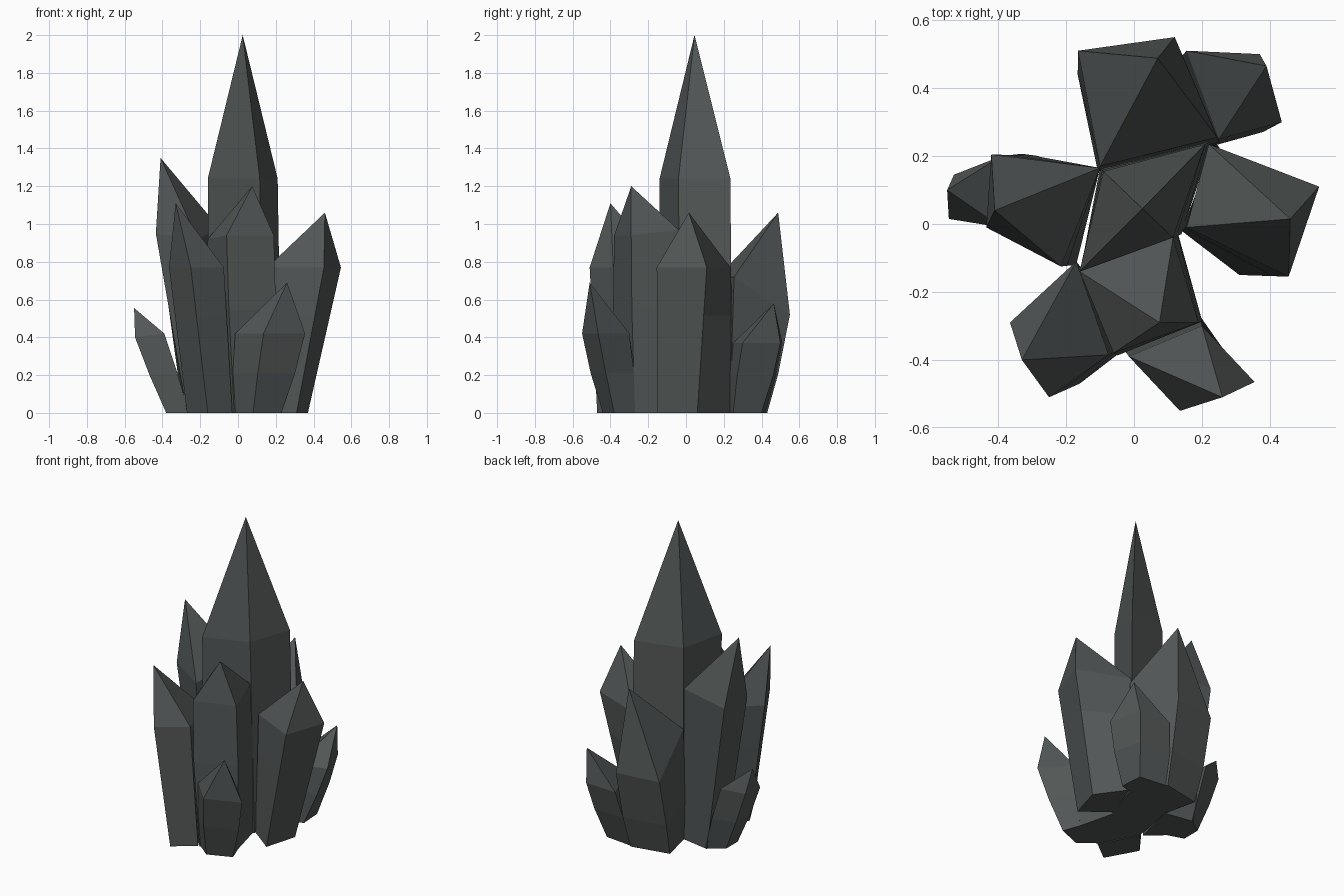
import bpy, bmesh
from mathutils import Vector

rock = bpy.data.materials.new("dark slate grey")
rock.diffuse_color = (0.085, 0.095, 0.094, 1)


def crystal(name, base, shoulder, tip, mid=0.6, bulge=0.0):
    """Four-sided shard: base ring on the ground, mid ring, shoulder ring, point."""
    low = [Vector((x, y, 0)) for x, y in base]
    top = [Vector(p) for p in shoulder]
    centre = sum(top, Vector()) / 4
    middle = []
    for a, b in zip(low, top):
        p = a.lerp(b, mid)
        out = Vector((b.x - centre.x, b.y - centre.y, 0)).normalized()
        middle.append(p + out * bulge)
    bm = bmesh.new()
    rings = [[bm.verts.new(p) for p in ring] for ring in (low, middle, top)]
    apex = bm.verts.new(tip)
    bm.faces.new(rings[0][::-1])
    for i in range(4):
        j = (i + 1) % 4
        for r, s in zip(rings, rings[1:]):
            bm.faces.new((r[i], r[j], s[j], s[i]))
        bm.faces.new((rings[2][i], rings[2][j], apex))
    bmesh.ops.recalc_face_normals(bm, faces=bm.faces)
    mesh = bpy.data.meshes.new(name)
    bm.to_mesh(mesh)
    bm.free()
    mesh.materials.append(rock)
    bpy.context.collection.objects.link(bpy.data.objects.new(name, mesh))


# Tall central spire
crystal("central_spire",
        [(-.155, -.14), (.14, -.03), (.23, .245), (-.10, .165)],
        [(-.16, -.14, 1.24), (.115, -.04, 1.24), (.21, .235, 1.24), (-.09, .155, 1.24)],
        (.025, .045, 2.0))

# Four large shards, one against each side of the spire
crystal("front_shard",
        [(-.15, -.13), (.13, -.03), (.19, -.27), (-.02, -.37)],
        [(-.16, -.14, .92), (.115, -.04, .97), (.19, -.29, .94), (-.06, -.38, .94)],
        (.075, -.29, 1.2), .58, .012)
crystal("right_shard",
        [(.14, -.02), (.31, -.15), (.37, .06), (.24, .24)],
        [(.155, -.01, .77), (.455, -.155, .77), (.545, .11, .77), (.22, .235, .77)],
        (.46, .015, 1.06), .67)
crystal("back_shard",
        [(.24, .24), (.10, .43), (-.15, .38), (-.10, .16)],
        [(.245, .255, .72), (.12, .55, .52), (-.165, .51, .52), (-.10, .17, .72)],
        (.07, .488, 1.06), .4, .012)
crystal("left_shard",
        [(-.10, .165), (-.29, .20), (-.27, -.03), (-.17, -.12)],
        [(-.10, .165, .98), (-.42, .205, .95), (-.435, -.01, .95), (-.215, -.125, .92)],
        (-.41, .04, 1.35))

# Outer shards leaning away at the ends
crystal("front_left_shard",
        [(-.155, -.13), (-.27, -.27), (-.16, -.47), (-.03, -.37)],
        [(-.17, -.11, .77), (-.365, -.29, .77), (-.25, -.51, .77), (-.075, -.385, .77)],
        (-.33, -.40, 1.11), .65)
crystal("front_small_shard",
        [(-.02, -.36), (.08, -.44), (.23, -.38), (.19, -.27)],
        [(-.015, -.39, .42), (.135, -.55, .42), (.355, -.465, .42), (.20, -.30, .42)],
        (.26, -.51, .69), .5, .01)
crystal("left_small_shard",
        [(-.28, .20), (-.38, .13), (-.38, .01), (-.26, -.03)],
        [(-.39, .20, .42), (-.53, .145, .40), (-.545, .015, .40), (-.39, -.01, .42)],
        (-.55, .10, .555), .5, .008)
crystal("back_right_shard",
        [(.23, .23), (.30, .25), (.29, .40), (.10, .42)],
        [(.25, .25, .37), (.435, .30, .37), (.37, .50, .37), (.155, .51, .37)],
        (.39, .465, .58), .53, .01)
